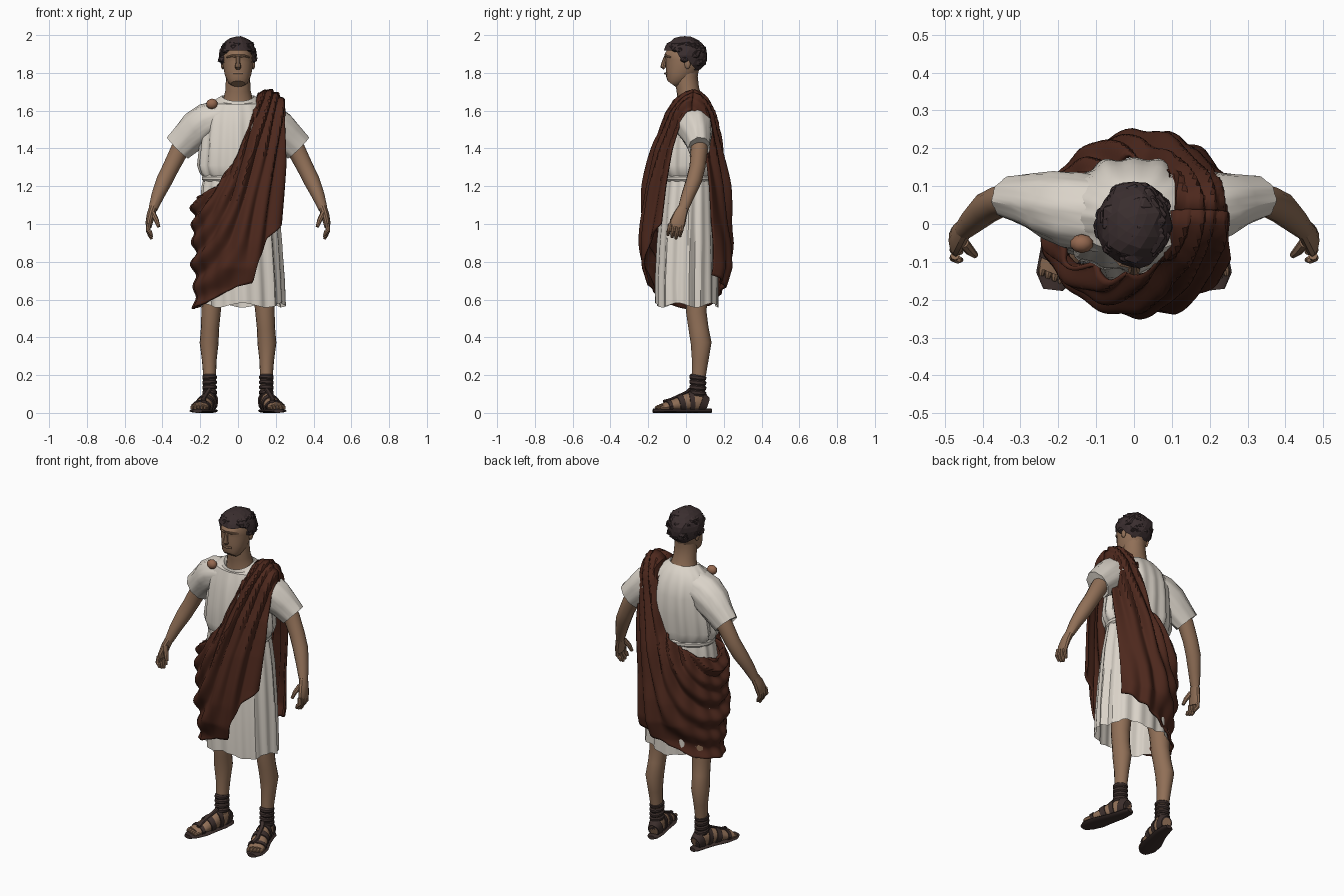
import bpy, bmesh, random
from math import sin, cos, pi, radians
from mathutils import Vector, noise

random.seed(4)
cube = bpy.data.objects.get("Cube")
if cube:
    bpy.data.objects.remove(cube)


def material(name, *rgb):
    m = bpy.data.materials.new(name)
    m.use_nodes = True
    m.diffuse_color = (*rgb, 1)
    m.node_tree.nodes["Principled BSDF"].inputs["Base Color"].default_value = (*rgb, 1)
    return m


SKIN = material("tan_skin", .28, .16, .095)
LINEN = material("cream_linen", .70, .65, .58)
WOOL = material("russet_wool", .074, .021, .012)
HAIR = material("dark_hair", .042, .027, .028)
LEATHER = material("dark_leather", .045, .028, .025)
BRONZE = material("bronze", .30, .14, .08)
smooth_parts = []


def finish(name, bm, mat, smooth=True):
    bmesh.ops.recalc_face_normals(bm, faces=bm.faces)
    mesh = bpy.data.meshes.new(name)
    bm.to_mesh(mesh)
    bm.free()
    obj = bpy.data.objects.new(name, mesh)
    bpy.context.collection.objects.link(obj)
    mesh.materials.append(mat)
    if smooth:
        smooth_parts.append(obj)
    return obj


def skin_grid(name, rows, mat, closed=True, caps=(True, True)):
    """Bridge rows of points into a surface."""
    bm = bmesh.new()
    grid = [[bm.verts.new(p) for p in row] for row in rows]
    n = len(rows[0])
    for a, b in zip(grid, grid[1:]):
        for i in range(n if closed else n - 1):
            j = (i + 1) % n
            bm.faces.new((a[i], a[j], b[j], b[i]))
    for row, cap in zip((grid[0], grid[-1]), caps):
        if closed and cap:
            bm.faces.new(row)
    return finish(name, bm, mat)


def tube(name, pts, mat, ref=(0, 1, 0), seg=12, grow=0, fold=None):
    """Loft ellipses along points of x, y, z, radius along ref, radius across."""
    rows = []
    centres = [Vector(p[:3]) for p in pts]
    for k, p in enumerate(pts):
        d = (centres[min(k + 1, len(pts) - 1)] - centres[max(k - 1, 0)]).normalized()
        u = (Vector(ref) - Vector(ref).dot(d) * d).normalized()
        v = d.cross(u)
        row = []
        for i in range(seg):
            a = 2 * pi * i / seg
            f = fold(a, k) if fold else 1
            row.append(centres[k] + f * (u * (p[3] + grow) * cos(a) + v * (p[4] + grow) * sin(a)))
        rows.append(row)
    return skin_grid(name, rows, mat)


def ball(name, loc, size, mat):
    bm = bmesh.new()
    bmesh.ops.create_icosphere(bm, subdivisions=2, radius=1)
    for v in bm.verts:
        v.co = Vector(loc) + Vector(c * s for c, s in zip(v.co, size))
    return finish(name, bm, mat)


def table(keys, t):
    """Piecewise linear lookup."""
    for (a, p), (b, q) in zip(keys, keys[1:]):
        if t <= b:
            return p + (q - p) * max(0, (t - a) / (b - a))
    return keys[-1][1]


# Tunic: z, half width, half depth, centre y, fold strength
profile = [(.57, .218, .162, .005, .05), (.70, .218, .163, .005, .05), (.90, .213, .158, .01, .045),
           (1.08, .205, .147, .015, .04), (1.20, .19, .137, .02, .035), (1.245, .18, .13, .02, .02),
           (1.27, .20, .142, .02, .04), (1.31, .212, .148, .02, .05), (1.42, .20, .15, .025, .045),
           (1.52, .19, .142, .03, .04), (1.59, .18, .125, .03, .03), (1.635, .15, .105, .025, .015),
           (1.665, .11, .088, .02, .01), (1.68, .085, .076, .01, 0), (1.66, .07, .062, .01, 0)]
rows = []
for z, rx, ry, cy, amp in profile:
    row = []
    for i in range(96):
        a = 2 * pi * i / 96
        f = 1 + amp * (.7 * sin(16 * a + z) + .5 * sin(9 * a + 2 * z))
        dip = .03 * max(0, -sin(a)) if z > 1.65 else .012 * sin(5 * a) * (z < .6)
        row.append((rx * f * cos(a) + .022 * (1.2 - min(z, 1.2)) / .6, cy + ry * f * sin(a), z - dip))
    rows.append(row)
skin_grid("tunic", rows, LINEN, caps=(False, False))
tube("belt", [(0, .02, z, .132 + g, .183 + g) for z, g in ((1.225, 0), (1.235, .008), (1.25, .008), (1.26, 0))],
     LINEN, seg=40)

# Draped cloak: angle runs from the left front edge, round the right hip, to the left back edge
TOP = [(25, 1.61), (40, 1.685), (55, 1.71), (68, 1.69), (74, 1.55), (90, 1.36), (115, 1.22), (140, 1.16),
       (180, 1.14), (220, 1.17), (260, 1.24), (280, 1.34), (289, 1.55), (295, 1.69), (305, 1.71),
       (320, 1.685), (333, 1.61)]
HEM = [(25, 1.0), (45, .92), (62, .81), (70, .69), (90, .67), (140, .58), (180, .55), (230, .57),
       (270, .64), (310, .70), (333, .73)]
DEPTH = [(.55, .17), (.66, .187), (.77, .226), (.9, .232), (1.2, .215), (1.4, .186), (1.6, .135), (1.66, .098),
         (1.70, .055), (1.72, 0)]
WIDTH = [(.55, .222), (1.0, .232), (1.3, .262), (1.6, .28)]
rows = []
for r in range(61):
    t = r / 60
    row = []
    for c in range(155):
        deg = 25 + 2 * c
        a = radians(deg)
        top, hem = table(TOP, deg), table(HEM, deg)
        z = top + (hem - top) * t
        strap = deg < 71 or deg > 292
        shift = (1.72 - top) * (1 - t) ** 6 if strap else 0
        rx, ry = table(WIDTH, z), table(DEPTH, z + shift)
        # fuller towards the open left edges, slimmer round the right hip
        ry *= 1 + .65 * max(0, cos(a)) ** 2 * max(0, min(1, 1.5 - z)) - .13 * max(0, -cos(a))
        cy = table([(1.0, 0), (1.4, .012), (1.72, .04)], z)
        # folds fan out from the left shoulder and sag across the right hip
        fan = (.32 - rx * cos(a)) / (2.15 - z) + .3 * (z - 1) * max(0, .2 - cos(a))
        fold = .013 * sin(82 * fan) + .006 * sin(47 * fan + 3 * z + a) + .004 * sin(14 * a)
        if strap:
            fold *= 1 - .55 * (1 - t) ** 6
        tuck = 1 if strap else 1 - .24 * max(0, 1 - t / .2) ** 1.5
        lift = fold * (1 - t) ** 12 * .8 if strap else 0
        row.append(((rx * (tuck + 1) / 2 + fold) * cos(a),
                    cy - (ry * tuck + fold * min(1, ry / .1)) * sin(a), z + lift))
    rows.append(row)
cloak = skin_grid("draped_cloak", rows, WOOL, closed=False)
thick = cloak.modifiers.new("thickness", 'SOLIDIFY')
thick.thickness = .012
thick.offset = 0
ball("shoulder_brooch", (-.138, -.052, 1.636), (.031, .025, .028), BRONZE)

# Neck and head
tube("neck", [(0, .03, 1.60, .085, .10), (0, .02, 1.66, .068, .078), (0, .01, 1.71, .06, .066),
              (0, 0, 1.78, .062, .064), (0, .01, 1.84, .06, .058)], SKIN, seg=16)
head = [(1.742, .038, -.103, -.05), (1.755, .054, -.114, -.02), (1.79, .07, -.116, .03), (1.83, .078, -.114, .07),
        (1.865, .08, -.108, .08), (1.89, .078, -.115, .08), (1.92, .066, -.09, .07), (1.95, .03, -.05, .05)]
tube("head", [(0, (f + b) / 2, z, (b - f) / 2, rx) for z, rx, f, b in head], SKIN, seg=16)
tube("nose", [(0, -.108, 1.888, .008, .009), (0, -.117, 1.855, .012, .011), (0, -.121, 1.832, .015, .017),
              (0, -.112, 1.823, .008, .014)], SKIN, seg=8)
tube("lips", [(x, -.11 + abs(x) * .3, 1.797, .006, .007) for x in (-.026, 0, .026)], SKIN, seg=6)

# Hair cap with a hairline and random flat locks
def hairline(p):
    return 1.90 if p.y < -.05 else 1.84 if p.y < .03 else 1.80


bm = bmesh.new()
bmesh.ops.create_icosphere(bm, subdivisions=3, radius=1)
for v in bm.verts:
    bump = 1.02 + .07 * noise.noise(v.co * 3.2) + .03 * noise.noise(v.co * 7)
    v.co = Vector((v.co.x * .097, v.co.y * .114 - .003, v.co.z * .10)) * bump + Vector((0, 0, 1.892))
bmesh.ops.delete(bm, geom=[v for v in bm.verts if v.co.z < hairline(v.co)], context='VERTS')
for i in range(75):
    d = Vector((random.uniform(-1, 1), random.uniform(-1, 1), random.uniform(-.6, 1))).normalized()
    p = Vector((d.x * .082, d.y * .098 - .003, 1.89 + d.z * .086))
    if p.z > hairline(p + Vector((0, -.02, 0))) + .015:
        lock = bmesh.ops.create_icosphere(bm, subdivisions=1, radius=random.uniform(.023, .031))
        for v in lock["verts"]:
            v.co = Vector((v.co.x, v.co.y, v.co.z * .75)) + p
finish("hair", bm, HAIR, smooth=False)


def along(pts, t):
    """Point at fraction t of a list of tube points."""
    k = min(int(t * (len(pts) - 1)), len(pts) - 2)
    f = t * (len(pts) - 1) - k
    return [p + (q - p) * f for p, q in zip(pts[k], pts[k + 1])]


for s, side in ((1, "left_"), (-1, "right_")):
    def limb(name, pts, mat, **kw):
        return tube(side + name, [(s * p[0], *p[1:]) for p in pts], mat, **kw)

    # Sleeve and arm
    limb("sleeve", [(0, .02, 1.575, .08, .075), (.08, .022, 1.566, .10, .09), (.16, .035, 1.54, .10, .10),
                    (.215, .05, 1.50, .09, .10), (.265, .062, 1.455, .072, .087), (.32, .07, 1.403, .058, .078),
                    (.30, .068, 1.42, .05, .065)], LINEN, seg=36,
         fold=lambda a, k: 1 + .035 * sin(9 * a + k))
    limb("arm", [(.20, .065, 1.53, .055, .06), (.31, .07, 1.39, .045, .049), (.355, .06, 1.30, .042, .044),
                 (.39, .042, 1.23, .042, .043), (.425, .01, 1.15, .035, .034), (.45, -.015, 1.08, .028, .024)], SKIN)
    limb("palm", [(.448, -.012, 1.09, .028, .022), (.461, -.03, 1.05, .036, .022),
                  (.471, -.045, 1.005, .042, .019), (.472, -.05, .985, .038, .015)], SKIN)
    for i in range(4):
        y = -.02 - .021 * i
        end = .918 + .012 * abs(i - 1.2)
        limb("finger_%d" % (i + 1), [(.473, y, 1.0, .012, .012), (.476, y - .006, .965, .012, .012),
                                     (.465, y - .011, end + .018, .011, .011), (.457, y - .012, end, .007, .007)],
             SKIN, seg=8)
    limb("thumb", [(.45, -.05, 1.055, .015, .015), (.432, -.072, 1.02, .013, .013),
                   (.42, -.082, .985, .009, .009)], SKIN, seg=8)
    ball(side + "ear", (s * .081, .008, 1.845), (.01, .016, .026), SKIN)
    tube(side + "brow_ridge", [(s * .012, -.112, 1.886, .005, .005), (s * .034, -.107, 1.89, .006, .006),
                               (s * .06, -.082, 1.883, .004, .004)], SKIN, ref=(0, 0, 1), seg=6)

    # Leg and foot
    limb("leg", [(.12, .035, .85, .065, .07), (.138, .055, .62, .058, .056), (.143, .055, .53, .054, .051),
                 (.148, .066, .45, .053, .048), (.153, .08, .37, .055, .05), (.152, .075, .28, .044, .039),
                 (.15, .065, .17, .035, .032), (.148, .058, .07, .036, .03)], SKIN, seg=16)
    foot = [(.14, .112, .045, .03, .026), (.147, .07, .06, .055, .036), (.163, 0, .056, .047, .04),
            (.19, -.08, .038, .028, .049), (.209, -.13, .03, .018, .045)]
    limb("foot", foot, SKIN, ref=(0, 0, 1), seg=16)
    for i in range(5):
        x, y = .175 + .017 * i, -.152 + .007 * i
        limb("toe_%d" % (i + 1), [(x - .01, y + .04, .03, .013, .010), (x, y, .029, .012, .010),
                                  (x + .002, y - .012, .026, .006, .006)], SKIN, ref=(0, 0, 1), seg=8)

    # Sandal: sole, heel cup, straps, ankle wraps
    limb("sandal_sole", [(.138, .135, .011, .011, .02), (.14, .118, .011, .011, .034),
                         (.148, .06, .011, .011, .042), (.165, 0, .011, .011, .046),
                         (.19, -.08, .011, .011, .059), (.21, -.14, .011, .011, .05),
                         (.214, -.174, .011, .011, .026)], LEATHER, ref=(0, 0, 1), seg=12)
    limb("heel_cup", [along(foot, t) for t in (0, .08, .22)], LEATHER, ref=(0, 0, 1), seg=16, grow=.007)
    for i, t in enumerate((.36, .55, .78)):
        limb("strap_%d" % (i + 1), [along(foot, t + d) for d in (0, .02, .07, .09)], LEATHER,
             ref=(0, 0, 1), seg=16, grow=.006)
    limb("instep_strap", [(.18, -.12, .06, .008, .013), (.184, -.08, .071, .008, .013),
                          (.162, 0, .108, .008, .013), (.15, .02, .125, .008, .013)],
         LEATHER, ref=(0, 0, 1), seg=8)
    for i in range(4):
        z = .105 + .027 * i
        limb("ankle_wrap_%d" % (i + 1), [(.149, .061, z - .012, .038, .033), (.15, .062, z - .004, .045, .039),
                                         (.15, .063, z + .008, .045, .039), (.15, .064, z + .015, .038, .033)],
             LEATHER, seg=16)

bpy.ops.object.select_all(action='DESELECT')
for obj in smooth_parts:
    obj.select_set(True)
bpy.context.view_layer.objects.active = smooth_parts[0]
bpy.ops.object.shade_smooth_by_angle(angle=radians(32))
